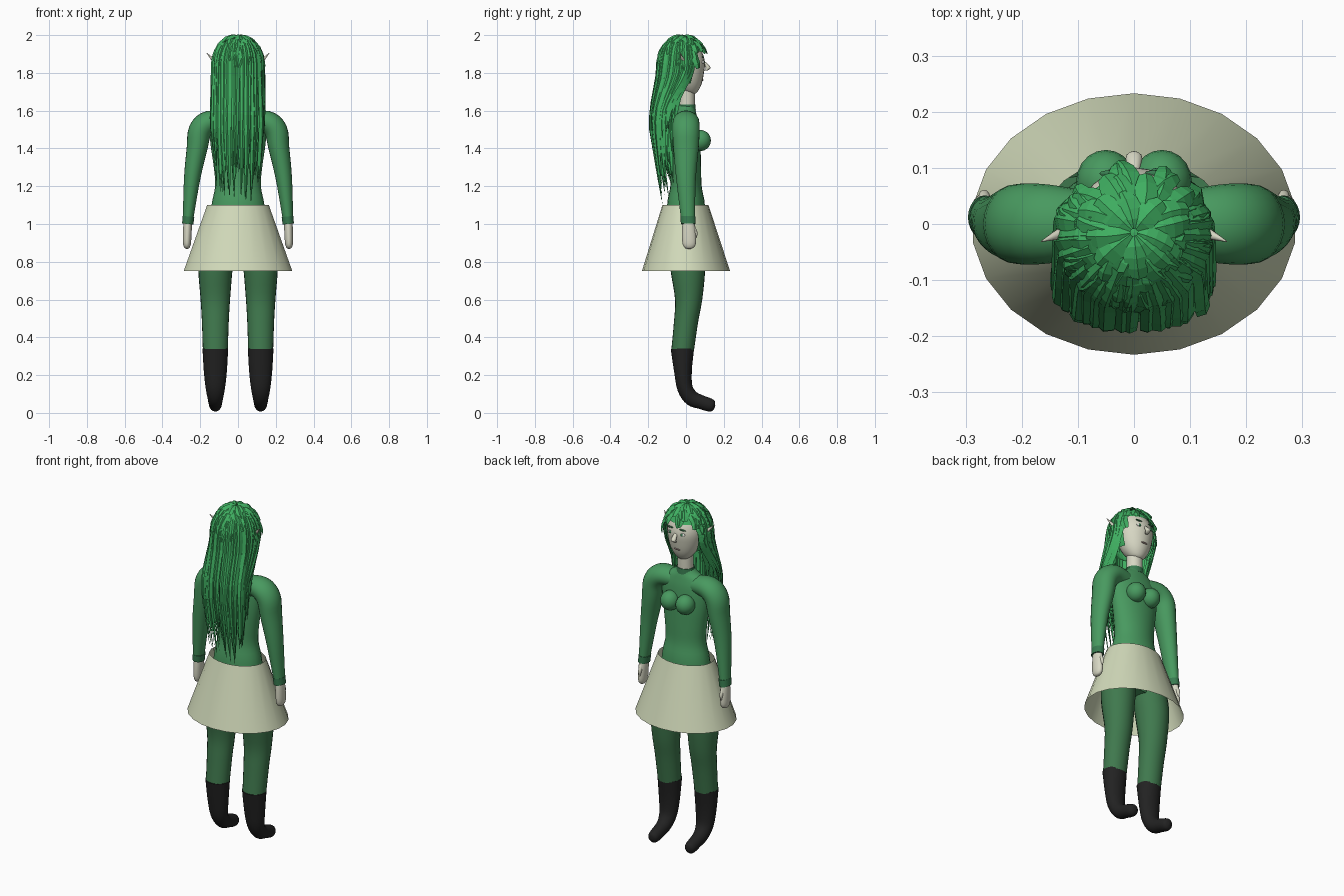
import bpy, bmesh, math, random
from mathutils import Vector, Matrix

if "Cube" in bpy.data.objects:
    bpy.data.objects.remove(bpy.data.objects["Cube"])

random.seed(7)


def material(name, rgb):
    m = bpy.data.materials.new(name)
    m.diffuse_color = (*rgb, 1)
    m.use_nodes = True
    m.node_tree.nodes["Principled BSDF"].inputs["Base Color"].default_value = m.diffuse_color
    return m


SUIT = material("suit green", (0.065, 0.32, 0.115))
TIGHTS = material("tights green", (0.05, 0.19, 0.075))
TRIM = material("trim green", (0.04, 0.2, 0.08))
HAIR = material("hair green", (0.05, 0.43, 0.12))
SKIN = material("pale skin", (0.68, 0.68, 0.55))
CLOTH = material("skirt cream", (0.64, 0.70, 0.49))
BOOT = material("boot black", (0.016, 0.016, 0.016))
WHITE = material("eye white", (0.8, 0.8, 0.75))
MOUTH = material("lip grey", (0.3, 0.22, 0.2))


def finish(bm, name, mat, smooth=True, fix=True):
    if fix:
        bmesh.ops.recalc_face_normals(bm, faces=bm.faces)
    me = bpy.data.meshes.new(name)
    bm.to_mesh(me)
    bm.free()
    me.materials.append(mat)
    ob = bpy.data.objects.new(name, me)
    bpy.context.collection.objects.link(ob)
    if smooth:
        bpy.ops.object.select_all(action='DESELECT')
        ob.select_set(True)
        bpy.context.view_layer.objects.active = ob
        bpy.ops.object.shade_smooth_by_angle(angle=math.radians(50))
    return ob


def spline(rows, steps):
    # Catmull-Rom through rows of numbers
    rows = [Vector(r) for r in rows]
    out = []
    for i in range(len(rows) - 1):
        p0, p1 = rows[max(i - 1, 0)], rows[i]
        p2, p3 = rows[i + 1], rows[min(i + 2, len(rows) - 1)]
        for k in range(steps):
            t = k / steps
            out.append(0.5 * (2 * p1 + (p2 - p0) * t + (2 * p0 - 5 * p1 + 4 * p2 - p3) * t * t
                              + (3 * p1 - p0 - 3 * p2 + p3) * t ** 3))
    return out + [rows[-1]]


def loft(name, mat, rows, side=(0, 1, 0), sides=24, steps=4, caps=True):
    # rows: x, y, z, radius along side axis, radius across it
    rows = spline(rows, steps) if steps > 1 else [Vector(r) for r in rows]
    pts = [Vector(r[:3]) for r in rows]
    side = Vector(side)
    bm = bmesh.new()
    rings = []
    for i, p in enumerate(pts):
        t = (pts[min(i + 1, len(pts) - 1)] - pts[max(i - 1, 0)]).normalized()
        v = t.cross(side).normalized()
        a, b = max(rows[i][3], .001), max(rows[i][4], .001)
        ang = [2 * math.pi * k / sides for k in range(sides)]
        rings.append([bm.verts.new(p + side * a * math.cos(w) + v * b * math.sin(w)) for w in ang])
    for r0, r1 in zip(rings, rings[1:]):
        for k in range(sides):
            j = (k + 1) % sides
            bm.faces.new((r0[k], r0[j], r1[j], r1[k]))
    if caps:
        bm.faces.new(rings[0])
        bm.faces.new(rings[-1])
    return finish(bm, name, mat)


def ball(name, mat, loc, scale, seg=20):
    bm = bmesh.new()
    bmesh.ops.create_uvsphere(bm, u_segments=seg, v_segments=seg // 2, radius=1,
                              matrix=Matrix.Translation(loc) @ Matrix.Diagonal((*scale, 1)))
    return finish(bm, name, mat)


# Torso, collar, neck and head
loft("torso", SUIT, [(0, 0, .86, .06, .10), (0, 0, .95, .10, .15), (0, 0, 1.1, .10, .14), (0, 0, 1.2, .083, .121),
                     (0, 0, 1.3, .08, .128), (0, 0, 1.42, .076, .145), (0, 0, 1.52, .068, .15),
                     (0, 0, 1.575, .057, .12), (0, 0, 1.605, .049, .07), (0, 0, 1.625, .044, .048)])
loft("collar", TRIM, [(0, .002, 1.6, .05, .052), (0, .003, 1.632, .047, .049)], steps=1)
loft("neck", SKIN, [(0, .003, 1.6, .043, .045), (0, .005, 1.66, .042, .044), (0, .005, 1.77, .042, .044)])
loft("head", SKIN, [(0, .03, 1.686, .012, .012), (0, .021, 1.70, .04, .042), (0, .012, 1.74, .07, .073),
                    (0, .005, 1.80, .09, .095), (0, 0, 1.86, .1, .102), (0, -.01, 1.92, .09, .09),
                    (0, -.01, 1.96, .055, .055), (0, -.01, 1.975, .01, .01)])

# Open flared skirt
loft("skirt", CLOTH, [(0, 0, .752, .233, .29), (0, -.003, 1.1, .122, .165)],
     side=(0, 1, 0), sides=22, steps=1, caps=False).data.transform(Matrix.Identity(4))

# Nose and mouth
loft("nose", SKIN, [(0, .09, 1.862, .008, .008), (0, .108, 1.842, .012, .013),
                    (0, .117, 1.825, .013, .015), (0, .105, 1.812, .008, .01)], sides=12)
ball("mouth", MOUTH, (0, .086, 1.762), (.022, .006, .005), 12)

for s, tag in ((1, "right"), (-1, "left")):
    # Facial features
    ball(tag + "_eye", WHITE, (s * .038, .089, 1.857), (.018, .008, .009), 14)
    ball(tag + "_iris", TRIM, (s * .038, .0945, 1.857), (.008, .005, .008), 12)
    ball(tag + "_brow", TRIM, (s * .04, .09, 1.885), (.022, .006, .004), 12)
    loft(tag + "_ear", SKIN, [(s * .085, 0, 1.825, .022, .012), (s * .12, -.012, 1.857, .014, .012),
                              (s * .165, -.031, 1.905, .001, .001)], sides=10, steps=2)
    # Chest
    ball(tag + "_bust", SUIT, (s * .05, .076, 1.442), (.053, .056, .056))
    # Sleeve, cuff and mitten hand
    loft(tag + "_arm", SUIT, [(s * .06, 0, 1.54, .055, .05), (s * .15, 0, 1.54, .07, .06), (s * .2, 0, 1.495, .072, .062),
                              (s * .217, 0, 1.4, .067, .055), (s * .243, .0, 1.24, .052, .043),
                              (s * .264, .01, 1.03, .037, .028)])
    loft(tag + "_cuff", TRIM, [(s * .262, .01, 1.04, .04, .031), (s * .266, .012, 1.0, .039, .03)], steps=1)
    loft(tag + "_hand", SKIN, [(s * .266, .012, 1.02, .03, .022), (s * .268, .015, .96, .036, .023),
                               (s * .27, .017, .90, .036, .021), (s * .27, .017, .875, .024, .014),
                               (s * .27, .017, .868, .004, .003)])
    loft(tag + "_thumb", SKIN, [(s * .266, .035, .99, .012, .01), (s * .267, .05, .955, .011, .01),
                                (s * .267, .052, .925, .004, .004)], sides=10)
    # Tights and boot
    x = s * .12
    loft(tag + "_leg", TIGHTS, [(s * .1, 0, .97, .085, .08), (s * .113, .005, .85, .093, .094), (x, .01, .75, .091, .09),
                                (x, .014, .6, .072, .078), (x, .0, .48, .064, .071),
                                (x, -.018, .33, .06, .066)], side=(0, 1, 0))
    loft(tag + "_boot", BOOT, [(x, -.019, .34, .068, .062), (x, -.016, .22, .061, .047), (x, -.005, .13, .051, .041),
                               (x, .03, .078, .041, .041), (x, .08, .057, .036, .037), (x, .125, .042, .033, .035),
                               (x, .146, .036, .024, .026), (x, .154, .034, .004, .004)], side=(1, 0, 0))

# Scalp shell under the hair, cut open over the face
HC = Vector((0, -.015, 1.84))
HR = Vector((.12, .12, .148))
bm = bmesh.new()
bmesh.ops.create_uvsphere(bm, u_segments=28, v_segments=18, radius=1,
                          matrix=Matrix.Translation(HC) @ Matrix.Diagonal((*HR, 1)))
gone = [f for f in bm.faces if (c := f.calc_center_median()).z < 1.75
        or (c.y > .035 and c.z < 1.915)]
bmesh.ops.delete(bm, geom=gone, context='FACES')
finish(bm, "hair_scalp", HAIR, smooth=False)


def on_scalp(phi, th, lift):
    # phi 0 is the face side, th is measured from the crown
    d = Vector((math.sin(th) * math.sin(phi), math.sin(th) * math.cos(phi), math.cos(th)))
    return HC + Vector(d[i] * (HR[i] + lift) for i in range(3))


def ribbon(bm, pts, widths):
    # Ridged strip laid facing away from the head axis
    rows = []
    for i, p in enumerate(pts):
        t = (pts[min(i + 1, len(pts) - 1)] - pts[max(i - 1, 0)]).normalized()
        out = Vector((p.x, p.y + .02, max(p.z - 1.84, 0)))
        across = t.cross(out).normalized()
        n = across.cross(t).normalized()
        w = widths[i]
        rows.append([bm.verts.new(p - across * w), bm.verts.new(p + n * w * .45), bm.verts.new(p + across * w)])
    for a, b in zip(rows, rows[1:]):
        for k in (0, 1):
            bm.faces.new((a[k], a[k + 1], b[k + 1], b[k]))


# Overlapping short locks over the crown and fringe
bm = bmesh.new()
for th0, count in ((.05, 8), (.3, 13), (.6, 18), (.85, 22), (1.1, 22)):
    for k in range(count):
        phi = 2 * math.pi * (k + random.uniform(-.3, .3)) / count
        face = math.cos(phi) > .55
        if face and th0 > .8:
            continue
        end = th0 + random.uniform(.5, .65)
        if face:
            end = min(end, random.uniform(1.08, 1.22))
        turn = random.uniform(-.25, .25)
        ths = [th0 + (end - th0) * j / 4 for j in range(5)]
        pts = [on_scalp(phi + turn * j / 4, t, .004 + .012 * j / 4 + random.uniform(0, .002))
               for j, t in enumerate(ths)]
        w = random.uniform(.019, .027)
        ribbon(bm, pts, [w * .6, w, w, w * .9, w * .55])
finish(bm, "crown_locks", HAIR, smooth=False, fix=False)

# Long tapering locks that sweep to the back and hang down
bm = bmesh.new()
for layer in range(4):
    count = 25
    for k in range(count):
        phi = math.radians(68 + 224 * (k + random.uniform(.1, .9)) / count)
        back = max(0, -math.cos(phi))
        lift = .016 - .008 * layer
        th0 = random.uniform(.5, .9)
        pts = [on_scalp(phi, th0 + (1.5 - th0) * j / 3, lift) for j in range(4)]
        p = pts[-1].copy()
        tip = 1.50 - .26 * min(1, back * 2.2) + random.uniform(-.1, .09) + .02 * layer
        if back > .8:
            tip -= random.uniform(0, .07)
        yt = -.115 - .075 * back + .02 * layer
        side = random.uniform(-.012, .012)
        for j in range(1, 9):
            f = j / 8
            z = p.z + (tip - p.z) * f
            d = min(1, (p.z - z) / .3)
            e = d * d * (3 - 2 * d)
            low = max(0, 1.5 - z)
            pts.append(Vector((p.x * (1 - .5 * low) * (1 + .04 * d) + side * f,
                               p.y + (yt - p.y) * e + low * .16 * back, z)))
        w = random.uniform(.013, .02)
        ribbon(bm, pts, [w * .7, w, w, w, w, w, w * .95, w * .9, w * .8, w * .65, w * .4, w * .04])
finish(bm, "long_locks", HAIR, smooth=False, fix=False)
